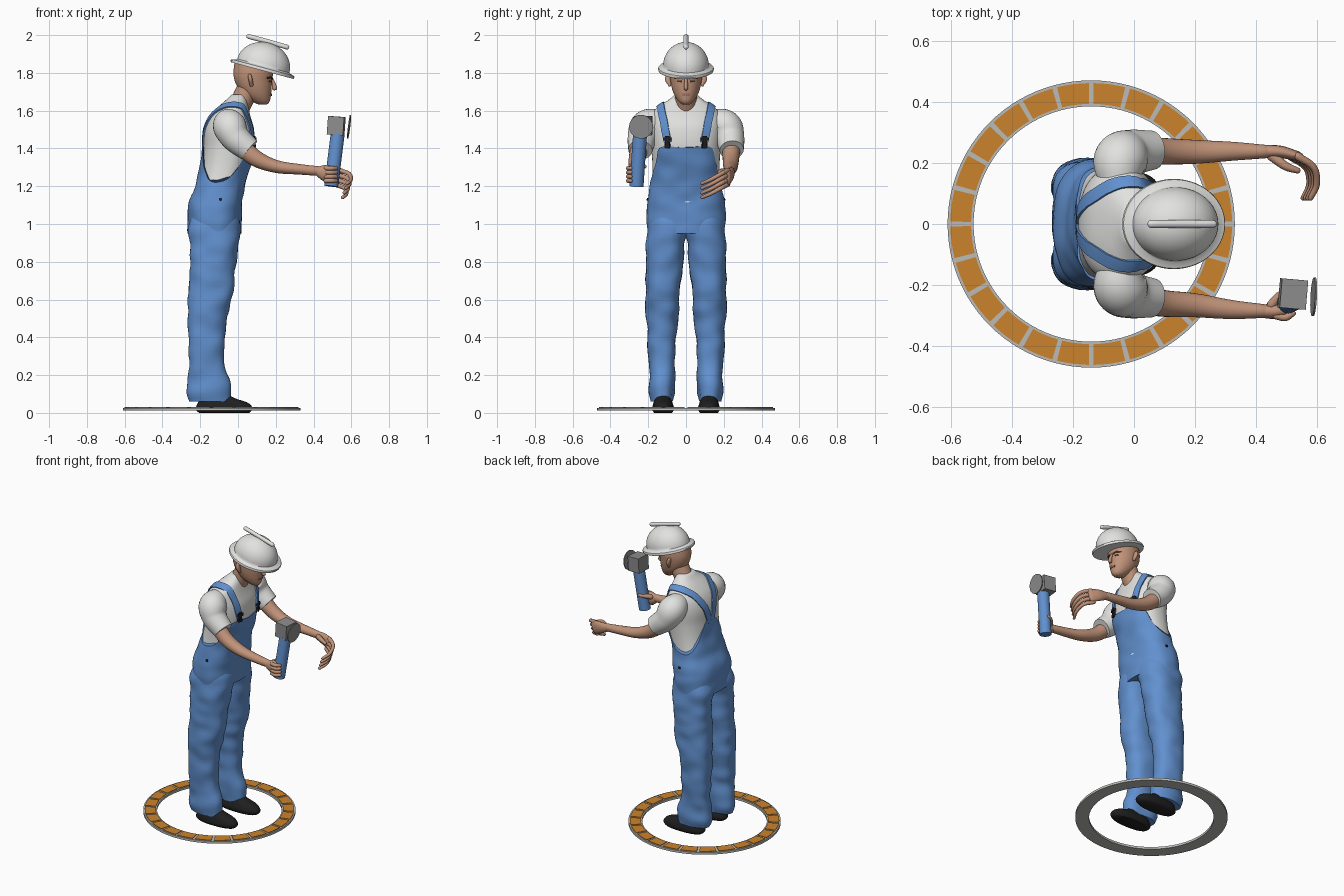
import bpy, bmesh
from math import sin, cos, pi, radians, copysign
from mathutils import Vector, Matrix, noise
from mathutils.bvhtree import BVHTree

if "Cube" in bpy.data.objects:
    bpy.data.objects.remove(bpy.data.objects["Cube"], do_unlink=True)


def material(name, r, g, b):
    m = bpy.data.materials.new(name)
    m.use_nodes = True
    m.diffuse_color = (r, g, b, 1)
    m.node_tree.nodes["Principled BSDF"].inputs["Base Color"].default_value = (r, g, b, 1)
    return m


denim = material("denim blue", .12, .28, .62)
white = material("off white", .76, .76, .75)
skin_tone = material("skin", .53, .29, .19)
black = material("black rubber", .014, .014, .015)
steel = material("steel grey", .27, .27, .27)
frame_grey = material("frame grey", .5, .5, .48)
orange = material("orange", .6, .23, .025)
brow_brown = material("dark brown", .07, .035, .02)
lip = material("lip", .4, .17, .12)


def skin(name, shells, mat, loop=False, caps=True, angle=50):
    """Bridge rings of points into a surface; several shells may share one object."""
    bm = bmesh.new()
    for rings in shells:
        vs = [[bm.verts.new(p) for p in ring] for ring in rings]
        n = len(vs[0])
        for a, b in zip(vs, vs[1:] + (vs[:1] if loop else [])):
            for i in range(n):
                bm.faces.new((a[i], a[(i + 1) % n], b[(i + 1) % n], b[i]))
        if caps and not loop:
            bm.faces.new(vs[0][::-1])
            bm.faces.new(vs[-1])
    bmesh.ops.recalc_face_normals(bm, faces=bm.faces)
    me = bpy.data.meshes.new(name)
    bm.to_mesh(me)
    bm.free()
    me.materials.append(mat)
    me.shade_smooth()
    me.set_sharp_from_angle(angle=radians(angle))
    ob = bpy.data.objects.new(name, me)
    bpy.context.collection.objects.link(ob)
    return ob


def sample(sections, z):
    """Smoothly interpolate (z, x back, x front, y low, y high) at a height."""
    last = len(sections) - 1
    z = min(max(z, sections[0][0]), sections[last][0])
    i = next(k for k in range(last) if z <= sections[k + 1][0])
    a, b = sections[i], sections[i + 1]
    p, q = sections[max(i - 1, 0)], sections[min(i + 2, last)]
    h = b[0] - a[0]
    t = (z - a[0]) / h
    out = []
    for k in range(1, len(a)):
        ma, mb = (b[k] - p[k]) / (b[0] - p[0]) * h, (q[k] - a[k]) / (q[0] - a[0]) * h
        out.append(a[k] + t * ma + t * t * (3 * (b[k] - a[k]) - 2 * ma - mb)
                   + t ** 3 * (2 * (a[k] - b[k]) + ma + mb))
    return out


def surface(sections, ang, z, grow=0, folds=0, power=.85):
    xb, xf, ya, yb = sample(sections, z)
    c, s = cos(ang), sin(ang)
    p = Vector(((xb + xf) / 2 + ((xf - xb) / 2 + grow) * copysign(abs(c) ** power, c),
                (ya + yb) / 2 + ((yb - ya) / 2 + grow) * copysign(abs(s) ** power, s), z))
    f = folds * noise.noise(Vector((p.x * 9, p.y * 9, z * 13)))
    return p + Vector((c, s, 0)) * f


def loft(name, sections, mat, rows=30, n=40, side=1, folds=0, power=.85):
    z0, z1 = sections[0][0], sections[-1][0]
    rings = [[surface(sections, 2 * pi * i / n, z0 + (z1 - z0) * k / rows, 0, folds, power)
              * Vector((1, 1, 1)).length / 3 ** .5 for i in range(n)] for k in range(rows + 1)]
    return skin(name, [[[(p.x, p.y * side, p.z) for p in r] for r in rings]], mat)


def tube(name, path, mat, n=16, rounded=True, steps=4):
    """Tube through (x, y, z, radius[, vertical radius]) with rounded ends."""
    rows = [(i, *(q if len(q) == 5 else (*q, q[3]))) for i, q in enumerate(path)]
    total = (len(rows) - 1) * steps
    pts = [sample(rows, k / steps) for k in range(total + 1)]
    rings = []
    for k, p in enumerate(pts):
        c = Vector(p[:3])
        d = (Vector(pts[min(k + 1, total)][:3]) - Vector(pts[max(k - 1, 0)][:3])).normalized()
        u = d.cross(Vector((0, 0, 1)) if abs(d.z) < .9 else Vector((0, 1, 0))).normalized()
        v = u.cross(d)
        stages = [(0, 1)]
        if rounded and k == 0:
            stages = [(-.9, .4), (-.6, .8), (0, 1)]
        elif rounded and k == total:
            stages = [(0, 1), (.6, .8), (.9, .4)]
        for shift, s in stages:
            rings.append([c + d * shift * min(p[3:]) + s * (u * p[3] * cos(a) + v * p[4] * sin(a))
                          for a in (2 * pi * i / n for i in range(n))])
    return skin(name, [rings], mat)


def strip(name, path, width, target, mat, lift=.008):
    """Flat band laid on the surface of another part."""
    me = target.data
    tree = BVHTree.FromPolygons([v.co for v in me.vertices], [p.vertices[:] for p in me.polygons])
    pts = [Vector(a).lerp(Vector(b), t / 8) for a, b in zip(path, path[1:]) for t in range(8)]
    pts.append(Vector(path[-1]))
    rings = []
    for k, p in enumerate(pts):
        d = pts[min(k + 1, len(pts) - 1)] - pts[max(k - 1, 0)]
        w = tree.find_nearest(p)[1].cross(d).normalized() * width / 2
        edge = [tree.find_nearest(p + w * s)[:2] for s in (-1, 0, 1)]
        rings.append([c + m * lift for c, m in edge] + [c - m * .002 for c, m in edge[::-1]])
    return skin(name, [rings], mat, angle=35)


# Floor ring with orange plates
def ring_section(a, r0, r1, z0, z1):
    return [(-.14 + r * cos(a), r * sin(a), z) for r, z in ((r0, z0), (r1, z0), (r1, z1), (r0, z1))]


skin("floor_ring", [[ring_section(2 * pi * i / 96, .385, .47, .012, .027) for i in range(96)]],
     frame_grey, loop=True, angle=30)
skin("ring_plates", [[ring_section(radians(15 * k + 1 + 13 * j / 4), .393, .461, .02, .031)
                      for j in range(5)] for k in range(24)], orange, angle=30)

# Shirt and overalls share one torso shape
torso = [(z, b, f, -w, w) for z, b, f, w in (
    (.95, -.258, .008, .2), (1.02, -.26, .012, .203), (1.1, -.256, .018, .2), (1.2, -.222, .032, .183),
    (1.3, -.196, .058, .178), (1.4, -.184, .085, .182), (1.5, -.178, .085, .19),
    (1.57, -.15, .066, .185), (1.62, -.105, .055, .15), (1.655, -.065, .05, .095), (1.685, -.035, .04, .058))]
shirt = loft("shirt", [s for s in torso if s[0] > 1.05], white, 40, 56)
bib_edge = [(0, 1.405), (46, 1.4), (60, 1.31), (82, 1.235), (110, 1.225), (140, 1.29), (165, 1.4), (180, 1.43)]


def bib_top(i, n=72):
    return sample(bib_edge, min(i, n - i) * 360 / n)[0]


skin("overalls_body", [[[surface(torso, i * pi / 36, .95 + (bib_top(i) - .95) * k / 30, .006, .008)
                         for i in range(72)] for k in range(31)]], denim)

leg = [(.06, -.26, -.045, .07, .183), (.11, -.27, -.035, .06, .19), (.25, -.262, -.062, .057, .195),
       (.4, -.262, -.075, .05, .205), (.6, -.265, -.035, .035, .212), (.8, -.252, -.01, .015, .212),
       (.92, -.258, .008, .002, .209), (1, -.255, .01, -.02, .203), (1.08, -.23, -.01, -.01, .17)]
shoe = [(0, -.205, .06, .074, .168), (.012, -.22, .073, .066, .177), (.03, -.222, .075, .064, .178),
        (.055, -.212, .05, .072, .172), (.075, -.2, -.01, .08, .165), (.1, -.19, -.06, .088, .158)]

for side, word in ((1, "left"), (-1, "right")):
    loft(word + "_trouser_leg", leg, denim, 50, 36, side, folds=.012)
    loft(word + "_shoe", shoe, black, 14, 36, side)
    # Straps, buckles and hip buttons
    strip(word + "_strap", [(.09, side * .1, 1.43), (.07, side * .12, 1.54), (.03, side * .14, 1.63),
                            (-.04, side * .135, 1.63), (-.12, side * .09, 1.58), (-.17, side * .045, 1.5),
                            (-.19, side * .012, 1.4)], .043, shirt, denim)
    strip(word + "_buckle", [(.09, side * .1, 1.4), (.09, side * .1, 1.465)], .022, shirt, black, .016)
    strip(word + "_buckle_bar", [(.09, side * .078, 1.45), (.09, side * .122, 1.45)], .016, shirt, black, .018)
    strip(word + "_buckle_clip", [(.09, side * .085, 1.412), (.09, side * .115, 1.412)], .02, shirt, black, .018)
    strip(word + "_hip_button", [(-.1, side * .2, 1.13), (-.085, side * .2, 1.13)], .014, shirt, black, .014)
    # Sleeves and bare arms
    tube(word + "_sleeve", [(-.05, side * .13, 1.545, .065), (-.045, side * .205, 1.518, .088),
                            (-.012, side * .232, 1.455, .077), (.06, side * .242, 1.392, .064)],
         white, 28, False, 8)
    out = 0 if side > 0 else .03
    tube(word + "_arm", [(.0, side * .24, 1.43, .05), (.09, side * (.238 + out * .7), 1.35, .044),
                         (.2, side * (.236 + out), 1.305, .039, .034),
                         (.32, side * (.238 + out * 1.4), 1.29, .031, .028),
                         (.43, side * (.237 + out * 1.6), 1.28, .022, .025)], skin_tone, 24, True, 6)

# Open left hand with curled fingers
tube("left_palm", [(.42, .238, 1.28, .021, .024), (.48, .236, 1.265, .02, .038),
                   (.535, .222, 1.25, .016, .045)], skin_tone)
for i in range(4):
    dx, dz = -.008 * i, -.025 * i
    tube("left_finger", [(.535 + dx, .222, 1.285 + dz, .013), (.588 + dx, .185, 1.265 + dz, .0115),
                         (.598 + dx, .13, 1.235 + dz, .0105), (.578 + dx, .085, 1.215 + dz, .009)], skin_tone, 10)
tube("left_thumb", [(.45, .225, 1.275, .018), (.495, .19, 1.28, .014), (.535, .175, 1.272, .01)], skin_tone, 10)

# Right hand holding the tool
tube("right_palm", [(.42, -.286, 1.28, .021, .025), (.455, -.285, 1.272, .026, .042),
                    (.485, -.285, 1.265, .022, .042)], skin_tone)
for i in range(4):
    z = 1.295 - .022 * i
    tube("right_finger", [(.465, -.3, z, .012), (.495, -.306, z, .012), (.52, -.292, z, .01)], skin_tone, 10)
tube("right_thumb", [(.45, -.265, 1.29, .016), (.475, -.235, 1.3, .013), (.505, -.218, 1.305, .01)], skin_tone, 10)

# Hand tool: handle, head block and thin disc
tube("tool_handle", [(.493, -.262, 1.2, .037), (.528, -.243, 1.48, .037)], denim, 24, False)
bpy.ops.mesh.primitive_cube_add(size=1, location=(.52, -.229, 1.52), rotation=(0, radians(4), radians(-5)))
head_block = bpy.context.object
head_block.name = "tool_head"
head_block.scale = (.086, .096, .098)
bevel = head_block.modifiers.new("bevel", "BEVEL")
bevel.width, bevel.segments = .008, 2
head_block.data.materials.append(steel)
bpy.ops.mesh.primitive_cylinder_add(vertices=40, radius=.063, depth=.006, location=(.588, -.238, 1.515),
                                    rotation=(0, radians(97), radians(-3)))
disc = bpy.context.object
disc.name = "tool_disc"
disc.data.materials.append(steel)

# Head and face
tube("neck", [(-.02, 0, 1.57, .06), (.025, 0, 1.66, .058), (.065, 0, 1.74, .06)], skin_tone, 28)
face = loft("head", [(z, b, f, -w, w) for z, b, f, w in (
    (1.632, .11, .152, .018), (1.645, .08, .166, .036), (1.68, .03, .174, .06), (1.72, .0, .178, .075),
    (1.76, -.018, .18, .083), (1.8, -.024, .186, .087), (1.86, -.018, .18, .083))], skin_tone, 30, 48, power=1)
tube("nose", [(.178, 0, 1.772, .007), (.19, 0, 1.742, .01), (.194, 0, 1.718, .014, .011)], skin_tone, 14)
strip("mouth", [(.18, -.024, 1.683), (.18, 0, 1.685), (.18, .024, 1.683)], .012, face, lip, .005)
for s, word in ((1, "left"), (-1, "right")):
    strip(word + "_eyebrow", [(.18, s * .014, 1.77), (.17, s * .035, 1.778), (.15, s * .056, 1.773)],
          .009, face, brow_brown, .005)
    strip(word + "_eye", [(.175, s * .024, 1.755), (.165, s * .046, 1.756)], .009, face, brow_brown, .003)
    tube(word + "_ear", [(.072, s * .086, 1.735, .01, .008), (.066, s * .092, 1.765, .011, .02),
                         (.062, s * .091, 1.785, .01, .016)], skin_tone, 14)

# Hard hat: spun profile, tipped forward, with a raised crest bar
profile = [(1.02, .004, -.01), (1.2, 0, -.01), (1.22, 0, 0), (1.2, 0, .006), (1.03, 0, .012), (1, 0, .016)]
rings = [[(r * .143 * cos(a), r * .121 * sin(a), z) for a in (i * pi / 28 for i in range(56))]
         for r, _, z in profile + [(cos(t), 0, .016 + .125 * sin(t)) for t in (k * pi / 28 for k in range(1, 14))]]
tip = Matrix.Translation((.13, 0, 1.822)) @ Matrix.Rotation(radians(15), 4, "Y")
skin("hard_hat", [rings], white, angle=40).matrix_world = tip
tube("hard_hat_crest", [(-.115, 0, .146, .013), (0, 0, .146, .013), (.095, 0, .144, .013)],
     white, 14).matrix_world = tip
